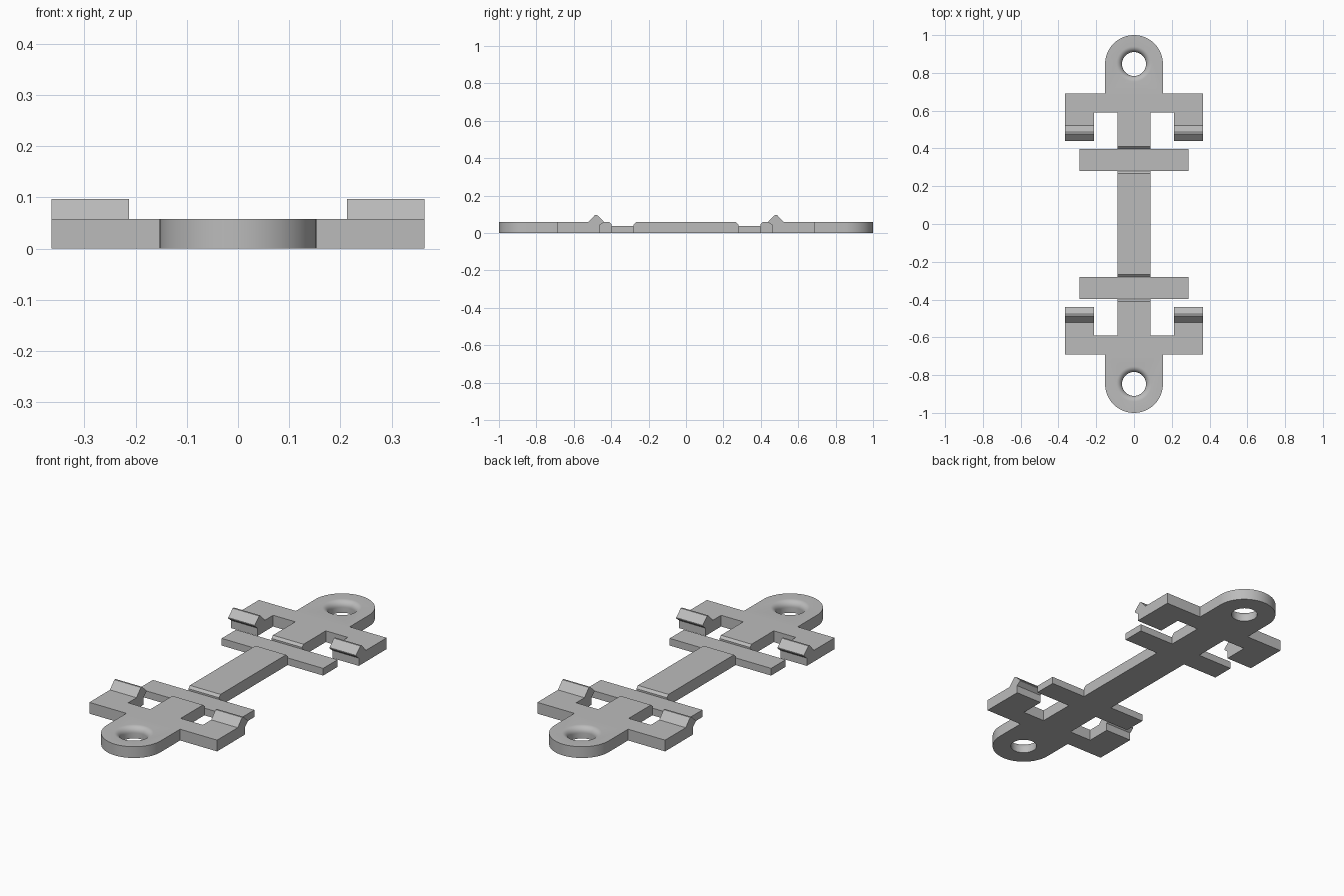
import bpy, bmesh, math
from mathutils import Vector

if "Cube" in bpy.data.objects:
    bpy.data.objects.remove(bpy.data.objects["Cube"])

grey = bpy.data.materials.new("light_grey")
grey.use_nodes = True
grey.diffuse_color = (0.5, 0.5, 0.5, 1)
grey.node_tree.nodes["Principled BSDF"].inputs["Base Color"].default_value = grey.diffuse_color

THICK = 0.058        # main plate thickness
LOW = 0.037          # thickness of the cross bars
TAB_R = 0.153        # rounded tab radius
TAB_Y = 1 - TAB_R    # tab and hole centre
HOLE_R, FILLET = 0.0635, 0.03


def extrude(name, points, direction):
    """Solid made by sweeping a closed outline along a vector."""
    bm = bmesh.new()
    face = bm.faces.new([bm.verts.new(p) for p in points])
    result = bmesh.ops.extrude_face_region(bm, geom=[face])
    moved = [g for g in result["geom"] if isinstance(g, bmesh.types.BMVert)]
    bmesh.ops.translate(bm, verts=moved, vec=Vector(direction))
    return finish(name, bm)


def finish(name, bm):
    bmesh.ops.recalc_face_normals(bm, faces=bm.faces)
    mesh = bpy.data.meshes.new(name)
    bm.to_mesh(mesh)
    bm.free()
    mesh.materials.append(grey)
    obj = bpy.data.objects.new(name, mesh)
    bpy.context.collection.objects.link(obj)
    return obj


def select(obj):
    bpy.ops.object.select_all(action="DESELECT")
    obj.select_set(True)
    bpy.context.view_layer.objects.active = obj


def mirror(obj, x=False, y=False):
    mod = obj.modifiers.new("Mirror", "MIRROR")
    mod.use_axis = (x, y, False)
    mod.use_mirror_merge = False


def side_profile(name, profile, x0, x1):
    return extrude(name, [(x0, y, z) for y, z in profile], (x1 - x0, 0, 0))


# End plate: rounded tab on a wide shoulder
half_turn = [math.pi * i / 48 for i in range(49)]
outline = [(-0.364, 0.59), (0.364, 0.59), (0.364, 0.69), (TAB_R, 0.69)]
outline += [(TAB_R * math.cos(a), TAB_Y + TAB_R * math.sin(a)) for a in half_turn]
outline += [(-TAB_R, 0.69), (-0.364, 0.69)]
plate = extrude("end_plate", [(x, y, 0) for x, y in outline], (0, 0, THICK))

# Screw hole with a rounded top rim
quarter = [math.pi / 2 * i / 8 for i in range(9)]
rim = [(0, -0.05), (HOLE_R, -0.05)]
rim += [(HOLE_R + FILLET * (1 - math.cos(a)), THICK - FILLET * (1 - math.sin(a))) for a in quarter]
rim += [(HOLE_R + FILLET, 0.1), (0, 0.1)]
bm = bmesh.new()
verts = [bm.verts.new((r, TAB_Y, z)) for r, z in rim]
edges = [bm.edges.new(pair) for pair in zip(verts, verts[1:])]
bmesh.ops.spin(bm, geom=verts + edges, cent=(0, TAB_Y, 0), axis=(0, 0, 1),
               angle=2 * math.pi, steps=48)
bmesh.ops.remove_doubles(bm, verts=bm.verts, dist=0.0001)
cutter = finish("hole_cutter", bm)
cutter.hide_render = True
cut = plate.modifiers.new("Hole", "BOOLEAN")
cut.operation, cut.object, cut.solver = "DIFFERENCE", cutter, "EXACT"
select(plate)
bpy.ops.object.modifier_apply(modifier=cut.name)
bpy.data.objects.remove(cutter)
bpy.ops.object.shade_smooth_by_angle(angle=math.radians(30))
mirror(plate, y=True)

# Arms with an overhanging hook at the tip
arm = side_profile("hook_arm", [
    (0.59, 0), (0.59, THICK), (0.522, THICK), (0.486, 0.097), (0.477, 0.097),
    (0.44, 0.063), (0.44, THICK), (0.463, 0.04), (0.463, 0)], 0.213, 0.364)
mirror(arm, x=True, y=True)

# Central bar with a chamfered recess near each end
half = [(0.267, THICK), (0.28, 0.046), (0.28, LOW), (0.397, LOW),
        (0.397, 0.046), (0.409, THICK), (0.59, THICK), (0.59, 0)]
side_profile("central_bar", half + [(-y, z) for y, z in reversed(half)], -0.087, 0.087)

# Cross bars on both sides of the recesses
bar = side_profile("cross_bar", [(0.28, 0), (0.28, LOW), (0.397, LOW), (0.397, 0)], 0.087, 0.289)
mirror(bar, x=True, y=True)
